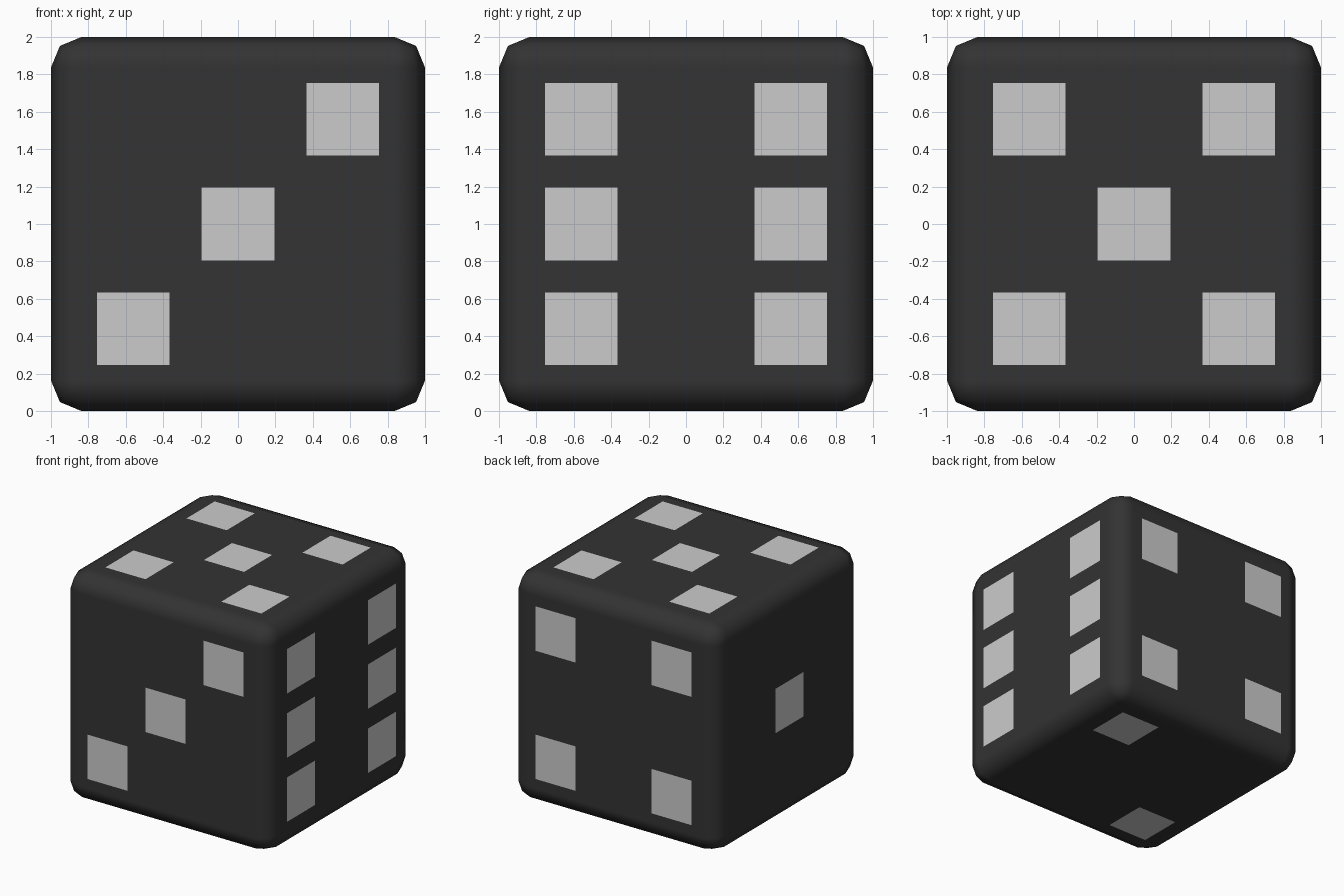
import bpy, bmesh
from mathutils import Vector

if "Cube" in bpy.data.objects:
    bpy.data.objects.remove(bpy.data.objects["Cube"])

OFF, HALF, LIFT = 0.56, 0.194, 0.001


def material(name, value):
    m = bpy.data.materials.new(name)
    m.diffuse_color = (value, value, value, 1)
    m.use_nodes = True
    m.node_tree.nodes["Principled BSDF"].inputs["Base Color"].default_value = m.diffuse_color
    return m


# Rounded cube body
bpy.ops.mesh.primitive_cube_add(size=2 - 2 * LIFT, location=(0, 0, 1))
body = bpy.context.object
body.name = "die_body"
body.data.materials.append(material("dark", 0.033))
bpy.ops.object.shade_smooth()
bevel = body.modifiers.new("rounded_edges", 'BEVEL')
bevel.width, bevel.segments = 0.16, 2
bevel.harden_normals = True


# Square pips lying on one face; u and v are the face's in-plane axes
def pips(name, u, v, spots):
    u, v = Vector(u), Vector(v)
    base = Vector((0, 0, 1)) + u.cross(v)
    bm = bmesh.new()
    for a, b in spots:
        corners = [(-1, -1), (1, -1), (1, 1), (-1, 1)]
        bm.faces.new([bm.verts.new(base + u * (a * OFF + i * HALF) + v * (b * OFF + j * HALF))
                      for i, j in corners])
    mesh = bpy.data.meshes.new(name)
    bm.to_mesh(mesh)
    bm.free()
    bpy.context.collection.objects.link(bpy.data.objects.new(name, mesh))


X, Y, Z = (1, 0, 0), (0, 1, 0), (0, 0, 1)
NX, NY = (-1, 0, 0), (0, -1, 0)
one = [(0, 0)]
two = [(-1, -1), (1, 1)]
four = [(a, b) for a in (-1, 1) for b in (-1, 1)]

pips("left_pip", NY, Z, one)
pips("bottom_pips", Y, X, two)
pips("front_pips", X, Z, one + two)
pips("back_pips", NX, Z, four)
pips("top_pips", X, Y, one + four)
pips("right_pips", Y, Z, four + [(-1, 0), (1, 0)])
